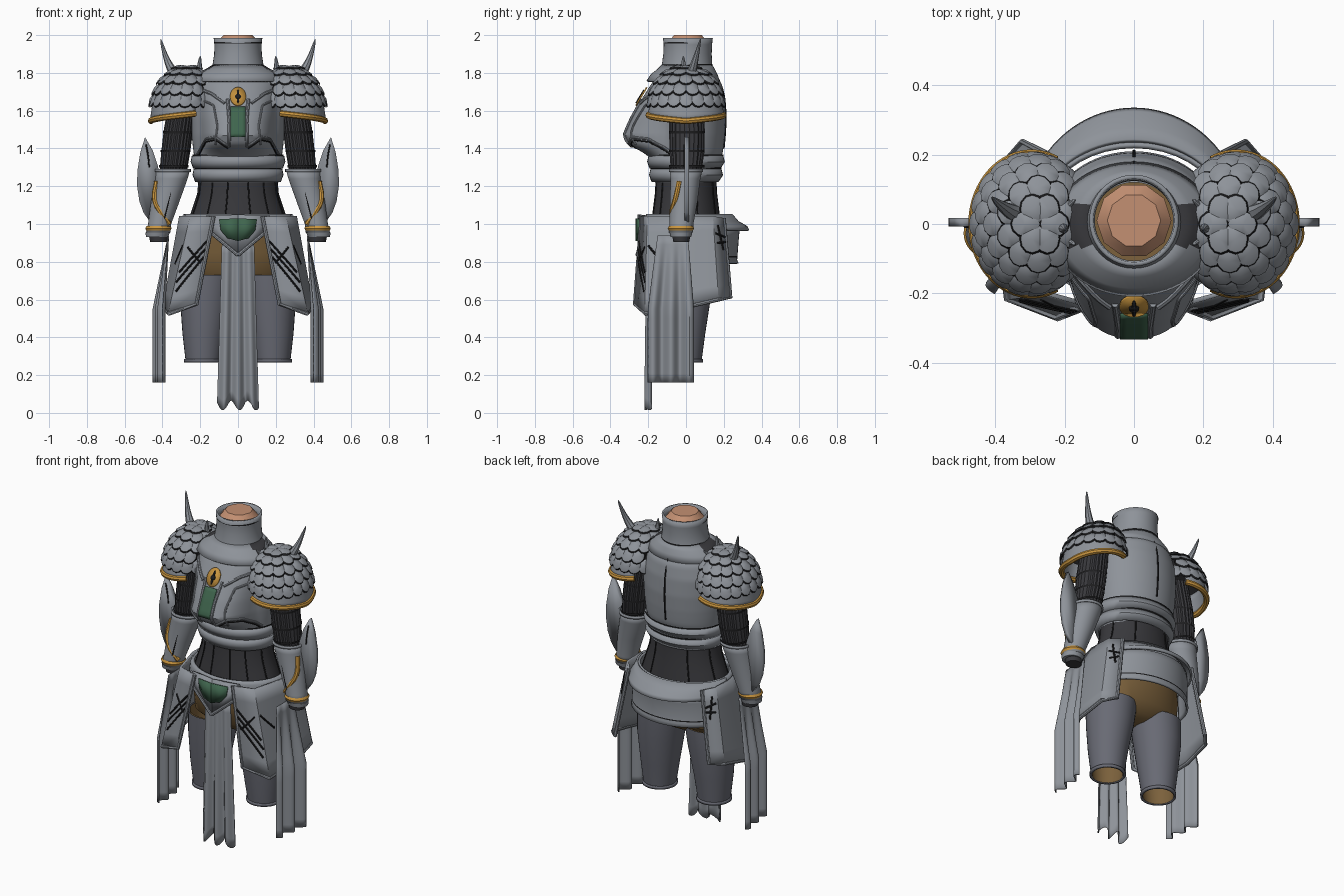
import bpy, bmesh
from math import sin, cos, pi, radians, sqrt
from mathutils import Vector

cube = bpy.data.objects.get("Cube")
if cube:
    bpy.data.objects.remove(cube, do_unlink=True)


def material(name, *rgb):
    m = bpy.data.materials.new(name)
    m.use_nodes = True
    m.diffuse_color = (*rgb, 1)
    m.node_tree.nodes["Principled BSDF"].inputs["Base Color"].default_value = (*rgb, 1)
    return m


STEEL = material("steel grey", .27, .29, .32)
DARK = material("dark cloth", .04, .04, .045)
BLACK = material("black seam", .012, .012, .013)
GOLD = material("gold trim", .58, .3, .05)
GREEN = material("green inlay", .05, .13, .075)
SKIN = material("skin", .55, .28, .17)
BROWN = material("brown lining", .2, .12, .045)
LEGGING = material("slate legging", .14, .145, .175)


def add(name, verts, faces, mat, thick=0, mirror=False, second=None, rule=None):
    me = bpy.data.meshes.new(name)
    me.from_pydata([tuple(v) for v in verts], [], faces)
    bm = bmesh.new()
    bm.from_mesh(me)
    bmesh.ops.recalc_face_normals(bm, faces=bm.faces)
    bm.to_mesh(me)
    bm.free()
    me.materials.append(mat)
    if second:
        me.materials.append(second)
        for p in me.polygons:
            p.material_index = int(rule(p))
    me.shade_smooth()
    me.set_sharp_from_angle(angle=radians(38))
    ob = bpy.data.objects.new(name, me)
    bpy.context.collection.objects.link(ob)
    if thick:
        s = ob.modifiers.new("Thickness", 'SOLIDIFY')
        s.thickness, s.offset = thick, 0
    if mirror:
        ob.modifiers.new("Mirror", 'MIRROR')
    return ob


def grid(name, fn, nu, nv, mat, wrap=False, caps=False, **kw):
    n = nu if wrap else nu + 1
    verts = [fn(i / nu, j / nv) for j in range(nv + 1) for i in range(n)]
    faces = [(j * n + i, j * n + (i + 1) % n, (j + 1) * n + (i + 1) % n, (j + 1) * n + i)
             for j in range(nv) for i in range(nu)]
    if caps:
        faces += [tuple(range(n))[::-1], tuple(range(nv * n, nv * n + n))]
    return add(name, verts, faces, mat, **kw)


def loft(name, rings, mat, seg=40, arc=None, flute=0, **kw):
    """Rings are (z, centre x, centre y, radius x, radius y)."""
    a0, a1 = arc or (0, 2 * pi)

    def fn(u, v):
        z, cx, cy, rx, ry = rings[round(v * (len(rings) - 1))]
        a = a0 + (a1 - a0) * u
        k = 1 + flute * (round(u * seg) % 2)
        return cx + rx * k * cos(a), cy + ry * k * sin(a), z
    return grid(name, fn, seg, len(rings) - 1, mat, wrap=arc is None, **kw)


def tube(name, pts, r0, mat, r1=None, smooth=2, seg=8, **kw):
    pts = [Vector(p) for p in pts]
    for _ in range(smooth):
        mid = [p.lerp(q, t) for p, q in zip(pts, pts[1:]) for t in (.25, .75)]
        pts = [pts[0]] + mid + [pts[-1]]
    last = len(pts) - 1
    tans = [(pts[min(i + 1, last)] - pts[max(i - 1, 0)]).normalized() for i in range(last + 1)]
    axis = min((Vector(a) for a in ((1, 0, 0), (0, 1, 0), (0, 0, 1))),
               key=lambda a: max(abs(t.dot(a)) for t in tans))

    def fn(u, v):
        i = round(v * last)
        side = tans[i].cross(axis).normalized()
        up = side.cross(tans[i])
        r = r0 + ((r0 if r1 is None else r1) - r0) * v
        return pts[i] + (side * cos(2 * pi * u) + up * sin(2 * pi * u)) * r
    return grid(name, fn, seg, last, mat, wrap=True, caps=True, **kw)


def plate(name, outline, depth, mat, thick, **kw):
    return add(name, [(x, depth(x, z), z) for x, z in outline], [tuple(range(len(outline)))],
               mat, thick=thick, **kw)


# Breastplate: height, half width, front, back, bust bulge
CHEST = [(1.22, .215, .165, .155, 0), (1.34, .23, .175, .18, 0), (1.38, .235, .18, .195, .05),
         (1.42, .24, .185, .2, .12), (1.47, .245, .19, .205, .14), (1.56, .25, .19, .21, .1),
         (1.66, .25, .185, .205, .05), (1.74, .225, .17, .19, .015), (1.8, .18, .14, .15, 0),
         (1.83, .12, .11, .12, 0)]


def section(z):
    for a, b in zip(CHEST, CHEST[1:]):
        if z <= b[0]:
            t = (z - a[0]) / (b[0] - a[0])
            return [p + (q - p) * t for p, q in zip(a, b)]
    return CHEST[-1]


def chest_y(x, z):
    _, rx, front, _, bulge = section(z)
    k = min(1, abs(x) / rx)
    return -front * sqrt(1 - k * k) - bulge * max(0, 1 - (abs(x) / .2) ** 4)


def chest(u, v):
    z = 1.22 + .61 * v
    _, rx, _, back, _ = section(z)
    a = 2 * pi * u
    x = rx * cos(a)
    return x, (back * sin(a) if sin(a) >= 0 else chest_y(x, z)), z


grid("breastplate", chest, 80, 44, STEEL, wrap=True)
for i, z in enumerate((1.225, 1.295)):
    w = .225 + .01 * i
    loft("waist_band", [(z, 0, -.005, w - .004, .172 + i * .01), (z + .035, 0, 0, w + .01, .19 + i * .01),
                        (z + .065, 0, 0, w + .004, .182 + i * .01)], STEEL, thick=.012)
    loft("band_seam", [(z + .066, 0, 0, w + .006, .188 + i * .01),
                       (z + .074, 0, 0, w + .006, .188 + i * .01)], BLACK)
tube("back_seam", [(0, section(z)[3] + .002, z) for z in (1.4, 1.5, 1.6, 1.7, 1.78)], .005, BLACK)


def on_chest(name, pts, r, mat):
    dense = [(x0 + (x1 - x0) * k / 5, z0 + (z1 - z0) * k / 5)
             for (x0, z0), (x1, z1) in zip(pts, pts[1:]) for k in range(5)] + [pts[-1]]
    tube(name, [(x, chest_y(x, z) - .002, z) for x, z in dense], r, mat, mirror=True)


on_chest("sternum_frame", [(.055, 1.66), (.045, 1.54), (.048, 1.41)], .009, STEEL)
on_chest("bust_ridge", [(.05, 1.41), (.12, 1.46), (.17, 1.45), (.215, 1.37)], .007, STEEL)
on_chest("bust_seam", [(.055, 1.4), (.12, 1.445), (.17, 1.435), (.21, 1.36)], .004, BLACK)
on_chest("breast_ridge", [(.2, 1.66), (.13, 1.63), (.11, 1.52), (.12, 1.42)], .006, STEEL)
on_chest("collarbone_ridge", [(.22, 1.72), (.14, 1.69), (.07, 1.64)], .009, STEEL)
grid("sternum_inlay", lambda u, v: (.08 * u - .04, chest_y(0, 1.46 + .16 * v) - .004, 1.46 + .16 * v),
     4, 8, GREEN, thick=.006)
for name, w, h, lift, mat in (("medallion", .042, .048, .012, GOLD), ("medallion_slot", .007, .035, .018, BLACK),
                              ("medallion_hole", .015, .012, .018, BLACK)):
    plate(name, [(w * cos(k * pi / 12), 1.675 + h * sin(k * pi / 12)) for k in range(24)],
          lambda x, z: chest_y(0, z) - lift, mat, .008)

# Gorget, collar and neck
loft("gorget", [(1.755, 0, -.015, .235, .19), (1.79, 0, -.01, .21, .172), (1.815, 0, 0, .17, .15),
                (1.84, 0, .005, .13, .13)], STEEL, seg=64, thick=.01, second=DARK,
     rule=lambda p: abs(p.center.x) > .13 and abs(p.center.y) < .06)
loft("collar", [(1.8, 0, .005, .143, .137), (1.835, 0, .005, .13, .128), (1.9, 0, .008, .12, .122),
                (1.95, 0, .01, .119, .122), (1.985, 0, .01, .123, .126)], STEEL, thick=.012)
for z, r in ((1.84, .134), (1.955, .126)):
    loft("collar_seam", [(z, 0, .007, r, r), (z + .008, 0, .007, r, r)], BLACK)
loft("neck", [(1.8, 0, .01, .108, .108), (1.965, 0, .01, .108, .108), (2, 0, .01, .077, .077)],
     SKIN, seg=10, caps=True)


# Pauldrons with overlapping scales
def dome(a, t):
    return Vector((.295 - .025 * cos(t) + .155 * sin(t) * cos(a), .185 * sin(t) * sin(a), 1.63 + .195 * cos(t)))


grid("pauldron_base", lambda u, v: dome(2 * pi * u, .02 + 1.5 * v), 32, 10, BLACK, wrap=True, mirror=True)
verts, faces = [], []
for row, count in enumerate((6, 10, 14, 17, 19)):
    t = radians(14 + 17 * row)
    for k in range(count):
        a = 2 * pi * (k + .5 * (row % 2)) / count
        p = dome(a, t)
        if p.x < .185:
            continue
        down = (dome(a, t + .01) - p).normalized()
        side = (dome(a + .01, t) - p).normalized()
        out = side.cross(down)
        out *= 1 if out.dot(p - Vector((.29, 0, 1.6))) > 0 else -1
        base = len(verts)
        verts.append(p + out * .024)
        for size, lift in ((.86, .014), (1, .006)):
            for s in range(12):
                c, d = cos(s * pi / 6) * size, sin(s * pi / 6) * size
                verts.append(p + side * c * .041 + down * d * .046 + out * (lift + .009 * d))
        for s in range(12):
            n = (s + 1) % 12
            faces.append((base, base + 1 + s, base + 1 + n))
            faces.append((base + 1 + s, base + 13 + s, base + 13 + n, base + 1 + n))
add("pauldron_scales", verts, faces, STEEL, mirror=True, second=BLACK, rule=lambda p: len(p.vertices) == 4)


def rim(a, v):
    s = .95 + .12 * v
    return (.295 + .155 * s * cos(a), .185 * s * sin(a), 1.67 - .085 * v - .04 * (1 - abs(a) / 2) * v)


grid("pauldron_rim", lambda u, v: rim(4 * u - 2, v), 32, 4, STEEL, thick=.012, mirror=True)
tube("pauldron_trim", [rim(k / 8 - 2, 1) for k in range(33)], .017, GOLD, smooth=1, mirror=True)
tube("shoulder_horn", [(.31, .02, 1.76), (.355, .035, 1.82), (.385, .055, 1.89), (.41, .077, 1.98)],
     .036, STEEL, r1=.001, mirror=True)
tube("neck_spike", [(.21, -.01, 1.76), (.205, -.012, 1.82), (.2, -.015, 1.89)], .03, STEEL, r1=.001, mirror=True)
for y in (-.06, .07):
    tube("small_spike", [(.2, y * .6, 1.78), (.17, y, 1.82)], .018, STEEL, r1=.001, mirror=True)

# Arms
loft("upper_arm", [(1.66, .29, 0, .07, .085), (1.5, .315, .005, .074, .09), (1.38, .33, .005, .073, .088),
                   (1.26, .345, 0, .068, .075)], DARK, seg=48, flute=.06, mirror=True, caps=True)
for z, cx in ((1.48, .318), (1.38, .33), (1.3, .34)):
    loft("arm_strap", [(z, cx, .004, .079, .094), (z + .012, cx, .004, .079, .094)], BLACK, mirror=True)
loft("forearm_guard", [(1.28, .345, 0, .084, .08), (1.24, .352, -.003, .08, .074), (1.12, .385, -.012, .07, .068),
                       (1.0, .415, -.024, .056, .058), (.955, .422, -.027, .06, .06)],
     STEEL, thick=.01, mirror=True)
loft("elbow_rim", [(1.275, .345, 0, .09, .085), (1.29, .345, 0, .09, .085)], STEEL, thick=.01, mirror=True)
loft("wrist_band", [(.965, .421, -.027, .064, .064), (.977, .421, -.027, .07, .07), (.99, .421, -.027, .063, .063)],
     GOLD, mirror=True)
loft("wrist_cuff", [(.955, .425, -.027, .065, .06), (.93, .43, -.027, .057, .054)],
     STEEL, caps=True, mirror=True)
loft("glove", [(.95, .42, -.025, .054, .05), (.905, .42, -.025, .045, .042)], DARK, caps=True, mirror=True)
tube("forearm_trim", [(.43, -.035, 1.225), (.448, -.055, 1.13), (.41, -.08, 1.06), (.365, -.06, 1.0)],
     .014, GOLD, mirror=True)
tube("forearm_seam", [(.34, -.075, 1.23), (.365, -.08, 1.13), (.39, -.083, 1.03)], .004, BLACK, mirror=True)
plate("forearm_fin", [(.41, 1.24), (.425, 1.31), (.452, 1.39), (.492, 1.46), (.517, 1.38), (.533, 1.28), (.534, 1.2),
                      (.522, 1.12), (.5, 1.06), (.465, 1.01), (.435, 1.04)], lambda x, z: .005, STEEL, .024, mirror=True)
tube("fin_slot", [(.487, -.008, 1.42), (.475, -.008, 1.36), (.47, -.008, 1.3)], .004, BLACK, mirror=True)

# Waist, pelvis and legs
WAIST = [(1.0, 0, 0, .27, .185), (1.08, 0, 0, .243, .175), (1.16, 0, 0, .216, .165), (1.25, 0, 0, .208, .16),
         (1.33, 0, 0, .21, .16)]
loft("waist_cloth", WAIST, DARK)
for deg in (-75, -50, -20, 20, 60):
    a = radians(deg)
    tube("waist_seam", [(rx * cos(a), ry * sin(a), z) for z, _, _, rx, ry in WAIST], .004, BLACK, mirror=True)
loft("pelvis", [(.97, 0, 0, .27, .18), (.85, 0, .005, .285, .165), (.74, 0, .005, .28, .14), (.69, 0, .0, .19, .09),
                (.67, 0, 0, .08, .05)], BROWN, caps=True)
LEG = [(.73, .162, -.005, .145, .142), (.6, .172, -.005, .135, .135), (.42, .182, -.01, .112, .112),
       (.27, .185, -.01, .092, .092)]
loft("thigh", LEG, LEGGING, seg=32, mirror=True)
loft("thigh_hem", [(.285, .185, -.01, .095, .095), (.268, .185, -.01, .094, .094)], LEGGING, thick=.012, mirror=True)
loft("thigh_lining", [(z, x, y, r * .93, s * .93) for z, x, y, r, s in LEG], BROWN, seg=32, mirror=True)

# Hip belt and rear tiers
loft("hip_belt", [(1.05, 0, .01, .27, .215), (1.03, 0, .01, .285, .222), (.94, 0, .005, .3, .222)], STEEL, thick=.014)
BACK = (radians(5), radians(175))
loft("rear_flare", [(1.05, 0, 0, .285, .24), (1.01, 0, 0, .3, .275), (.985, 0, 0, .312, .32), (.965, 0, 0, .312, .33)],
     STEEL, arc=BACK, thick=.012)
loft("rear_tier", [(.98, 0, 0, .3, .28), (.94, 0, 0, .305, .275), (.81, 0, 0, .31, .265), (.79, 0, 0, .315, .272)],
     STEEL, arc=BACK, thick=.012)
loft("rear_seam", [(.83, 0, 0, .316, .273), (.823, 0, 0, .316, .273)], BLACK, arc=BACK)

# Faceted hip panels
TOP = [Vector(p) for p in ((.13, -.235, 1.04), (.25, -.2, 1.04), (.305, 0, 1.04), (.3, .14, 1.04), (.25, .2, 1.03))]
LOW = [Vector(p) for p in ((.22, -.27, .575), (.365, -.215, .525), (.393, 0, .56), (.38, .17, .6), (.32, .235, .61))]


def panel(u, v):
    i = min(3, int(u * 4))
    t = u * 4 - i
    return TOP[i].lerp(TOP[i + 1], t).lerp(LOW[i].lerp(LOW[i + 1], t), v)


grid("hip_panel", panel, 4, 6, STEEL, thick=.014, mirror=True)
edge = [panel(0, 0), panel(0, .5)] + LOW + [panel(1, .5), panel(1, 0)]
tube("panel_border", edge, .011, STEEL, smooth=0, mirror=True)
for u0, v0, u1, v1 in ((.01, .28, .23, .58), (.01, .37, .24, .68), (.01, .46, .22, .78), (.03, .52, .2, .32),
                       (.26, .3, .36, .5), (.78, .2, .98, .24), (.8, .32, .98, .3), (.84, .1, .92, .4)):
    line = [panel(u0 + (u1 - u0) * k / 4, v0 + (v1 - v0) * k / 4) for k in range(5)]
    tube("panel_groove", [p + Vector((p.x, p.y, 0)).normalized() * .006 for p in line], .006, BLACK, mirror=True)


# Buckle plate
def fold(lift):
    return lambda x, z: -.25 - lift + .22 * abs(x)


HALF = [(0, 1.05), (.16, 1.045), (.165, 1.0), (.15, .96), (0, .835)]
plate("buckle_plate", HALF, fold(0), STEEL, .016, mirror=True)
tube("buckle_border", [(x, fold(.008)(x, z), z) for x, z in HALF[1:]], .01, STEEL, smooth=0, mirror=True)
plate("buckle_inlay", [(0, 1.03), (.1, 1.025), (.09, .965), (.055, .925), (0, .91)], fold(.012), GREEN, .009, mirror=True)

# Hanging cloths with folds
grid("front_cloth", lambda u, v: ((u - .5) * (.17 + .05 * v), -.2 + .018 * cos(u * 6 * pi) * (.4 + .6 * v),
                                  .9 - v * (.86 - .025 * cos(u * 5 * pi + 1))), 48, 16, STEEL, thick=.006)


def side_cloth(u, v):
    drop = min(1, v * 2)
    x = .368 + .047 * drop + (.03 * (u - .5) + .022 * sin(u * 5 * pi)) * drop
    return x, (-.15 - .05 * drop) + u * (.16 + .08 * drop), .94 - .78 * v


grid("side_cloth", side_cloth, 32, 16, STEEL, thick=.006, mirror=True)
